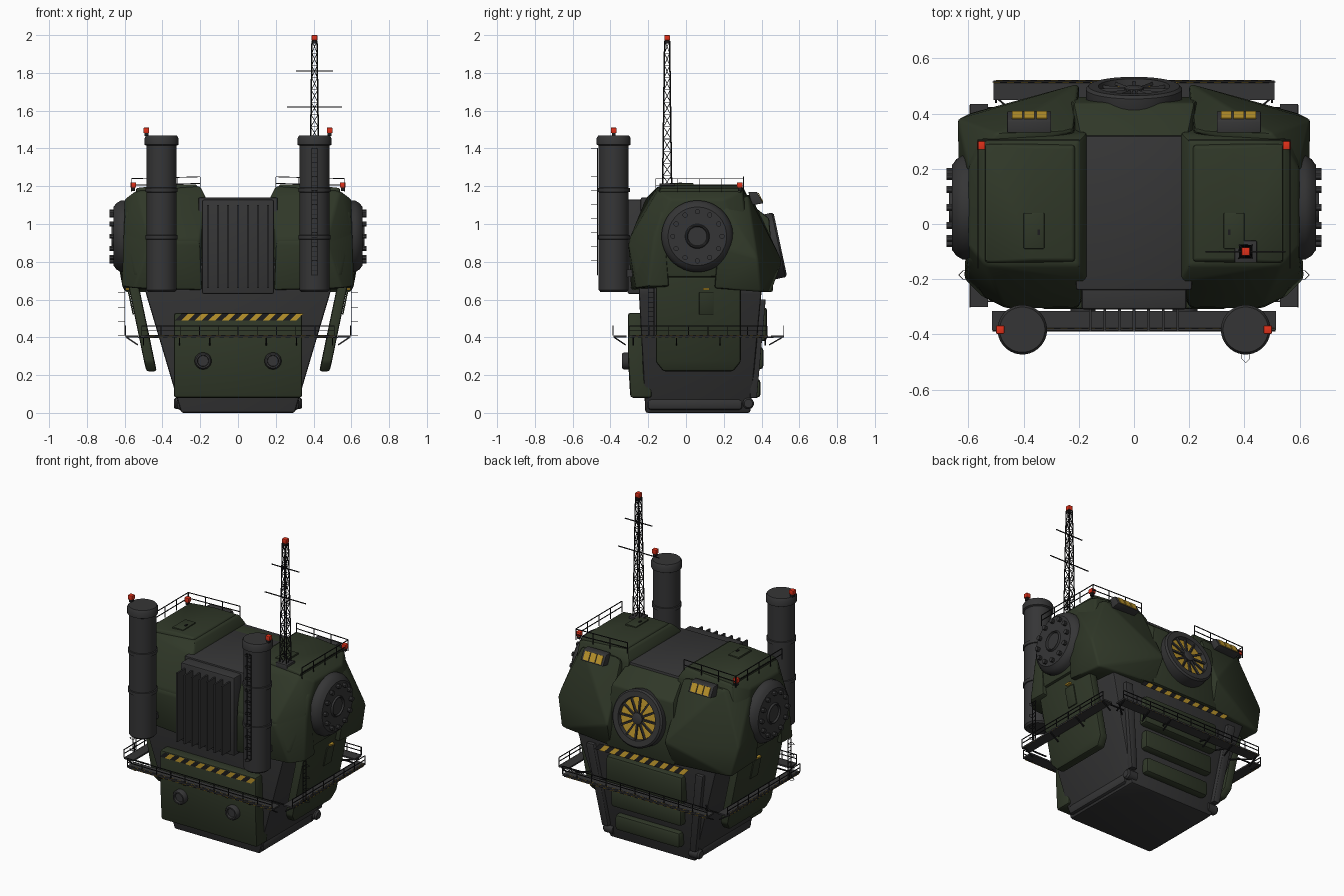
import bpy, bmesh, math
from mathutils import Vector, Matrix

if "Cube" in bpy.data.objects:
    bpy.data.objects.remove(bpy.data.objects["Cube"])


def material(name, rgb):
    m = bpy.data.materials.new(name)
    m.use_nodes = True
    m.diffuse_color = (*rgb, 1)
    m.node_tree.nodes["Principled BSDF"].inputs["Base Color"].default_value = (*rgb, 1)
    return m


OLIVE = material("olive paint", (.029, .039, .021))
GREY = material("dark grey metal", (.036, .036, .037))
BLACK = material("black metal", (.012, .012, .013))
AMBER = material("amber paint", (.5, .3, .025))
RED = material("red lamp", (.75, .03, .01))


def finish(name, bm, mats, mirror=False, normals=True):
    if normals:
        bmesh.ops.recalc_face_normals(bm, faces=bm.faces)
    me = bpy.data.meshes.new(name)
    bm.to_mesh(me)
    bm.free()
    for m in mats:
        me.materials.append(m)
    ob = bpy.data.objects.new(name, me)
    bpy.context.collection.objects.link(ob)
    bpy.ops.object.select_all(action='DESELECT')
    ob.select_set(True)
    bpy.context.view_layer.objects.active = ob
    bpy.ops.object.shade_smooth_by_angle(angle=math.radians(35))
    if mirror:
        ob.modifiers.new("mirror", 'MIRROR')
    return ob


def hull(name, pts, mat, bevel=0.0, mirror=False):
    """Faceted solid around the points, with softened edges."""
    bm = bmesh.new()
    for p in pts:
        bm.verts.new(p)
    bmesh.ops.convex_hull(bm, input=bm.verts[:])
    bmesh.ops.delete(bm, geom=[v for v in bm.verts if not v.link_faces], context='VERTS')
    bmesh.ops.dissolve_limit(bm, angle_limit=.03, verts=bm.verts[:], edges=bm.edges[:])
    if bevel:
        sharp = [e for e in bm.edges if e.calc_face_angle(0) > .25]
        bmesh.ops.bevel(bm, geom=sharp, offset=bevel, segments=2, profile=.5,
                        affect='EDGES', clamp_overlap=True)
    return finish(name, bm, [mat], mirror)


def corners(x0, x1, y0, y1, z0, z1):
    return [(x, y, z) for x in (x0, x1) for y in (y0, y1) for z in (z0, z1)]


def box(name, x0, x1, y0, y1, z0, z1, mat, bevel=0.0, mirror=False):
    return hull(name, corners(x0, x1, y0, y1, z0, z1), mat, bevel, mirror)


def lathe(bm, origin, axis, profile, seg=32, last_cap=0):
    """Turned part: profile of (radius, height) along an axis, capped at both ends."""
    mat = Matrix.Translation(origin) @ Vector(axis).to_track_quat('Z', 'Y').to_matrix().to_4x4()
    rings = [[bm.verts.new(mat @ Vector((r * math.cos(a), r * math.sin(a), h)))
              for a in (math.tau * (i + .5) / seg for i in range(seg))] for r, h in profile]
    for a, b in zip(rings, rings[1:]):
        for i in range(seg):
            j = (i + 1) % seg
            bm.faces.new((a[i], a[j], b[j], b[i]))
    bm.faces.new(rings[0][::-1])
    bm.faces.new(rings[-1]).material_index = last_cap


def beam(bm, p, q, r=.003, seg=4):
    d = Vector(q) - Vector(p)
    lathe(bm, p, d, [(r, 0), (r, d.length)], seg)


def railing(bm, path, height, step=.1):
    """Posts and two bars along a path."""
    for p, q in zip(path, path[1:]):
        p, q = Vector(p), Vector(q)
        n = max(1, round((q - p).length / step))
        for i in range(n + 1):
            b = p.lerp(q, i / n)
            beam(bm, b, b + Vector((0, 0, height)))
        for h in (height, height * .5):
            beam(bm, p + Vector((0, 0, h)), q + Vector((0, 0, h)))


def ladder(bm, x, y, z0, z1, out, w=.015):
    """Ladder with pointed safety hoops toward the out direction."""
    out = Vector(out)
    side = Vector((out.y, out.x, 0))
    base = Vector((x, y, 0))
    up = Vector((0, 0, 1))
    for s in (-w, w):
        beam(bm, base + side * s + up * z0, base + side * s + up * z1)
    n = round((z1 - z0) / .025)
    for i in range(n + 1):
        c = base + up * (z0 + (z1 - z0) * i / n)
        beam(bm, c - side * w, c + side * w, .002)
        if i % 3 == 0:
            loop = [c - side * w, c - side * w + out * .02, c + out * .035,
                    c + side * w + out * .02, c + side * w]
            for a, b in zip(loop, loop[1:]):
                beam(bm, a, b, .0015)


def stripes(name, p, q, up, n, slant=1.0):
    """Thin plate of alternating slanted black and amber cells."""
    bm = bmesh.new()
    p, q, up = Vector(p), Vector(q), Vector(up)
    step = (q - p) / (2 * n)
    lean = step * slant
    for i in range(2 * n):
        a = p + step * i
        f = bm.faces.new([bm.verts.new(v) for v in
                          (a, a + step, a + step + up + lean, a + up + lean)])
        f.material_index = i % 2
    return finish(name, bm, [BLACK, AMBER], normals=False)


# Lower hull
hull("lower_hull", corners(-.30, .30, -.215, .34, 0, .02) + corners(-.345, .345, -.22, .355, .18, .19)
     + corners(-.49, .49, -.25, .40, .64, .68), GREY, .012)
box("base_rim", -.325, .325, -.205, .30, .015, .08, GREY, .02)
hull("front_armour", corners(-.34, .34, -.295, -.18, .08, .1) + corners(-.34, .34, -.308, -.22, .3, .53),
     OLIVE, .015)
stripes("front_hazard_strip", (-.335, -.312, .49), (.31, -.312, .49), (0, 0, .035), 9)
hull("side_armour", [(x + t, y, z) for t in (0, -.055) for x, z, y0, y1 in
     ((.59, .72, -.16, .29), (.497, .27, -.16, .29), (.485, .22, -.12, .25)) for y in (y0, y1)],
     OLIVE, .012, True)
hull("side_door", [(x + t, y, z) for t in (0, .008) for x, z in ((.55, .52), (.575, .64))
     for y in (.07, .145)], OLIVE, .002, True)
box("side_door_lamp", .565, .595, .09, .125, .65, .66, AMBER, 0, True)

# Round bosses on the front armour
bm = bmesh.new()
lathe(bm, (.185, -.29, .275), (0, -1, 0),
      [(.045, 0), (.045, .04), (.038, .05), (.03, .05), (.028, .035)], 24)
finish("front_bosses", bm, [GREY], True)

# Rear panels, corner columns and foot rollers
for i, (z0, z1, w, y) in enumerate(((.38, .56, .27, .43), (.23, .35, .25, .41), (.08, .18, .23, .395))):
    box(f"rear_panel_{i + 1}", -w, w, .33, y, z0, z1, OLIVE, .02)
hull("rear_columns", corners(.29, .33, .34, .375, .08, .1) + corners(.36, .41, .36, .42, .58, .6),
     GREY, .008, True)
bm = bmesh.new()
lathe(bm, (.27, .33, .05), (1, 0, 0), [(.03, 0), (.03, .06), (.022, .07)], 16)
finish("rear_rollers", bm, [GREY], True)

# Upper core, radiator and rear cowl
box("upper_core", -.21, .21, -.24, .32, .6, 1.14, GREY, .008)
box("radiator", -.19, .19, -.31, -.18, .63, 1.13, GREY, .01)
for i in range(7):
    x = (i - 3) * .053
    box(f"radiator_fin_{i + 1}", x - .005, x + .005, -.39, -.30, .66, 1.1, GREY)
hull("rear_cowl", corners(-.19, .19, .2, .3, .66, 1.14) + corners(-.22, .22, .3, .44, .66, 1.03)
     + corners(-.24, .24, .3, .46, .64, .8), OLIVE, .01)
stripes("rear_hazard_strip", (.33, .455, .595), (-.30, .455, .595), (0, -.008, .04), 9)

# Faceted shoulders
hull("shoulder_core", [(.20, -.15, 1.2), (.20, .3, 1.2), (.54, -.15, 1.175), (.54, .3, 1.175),
     (.17, -.21, 1.14), (.17, .33, 1.14), (.6, -.08, 1.13), (.6, .2, 1.13), (.2, -.30, .92),
     (.47, -.3, .92), (.6, -.17, .95), (.2, -.29, .70), (.54, -.27, .72), (.6, -.17, .72),
     (.2, .4, .72), (.6, .35, .72)], OLIVE, .012, True)
hull("shoulder_front_skirt", [(.19, -.29, .65), (.55, -.265, .66), (.615, -.20, .67), (.61, -.09, .67),
     (.19, -.1, .65), (.2, -.305, .9), (.47, -.305, .9), (.605, -.17, .93), (.6, -.12, 1.08),
     (.3, -.2, 1.1)], OLIVE, .012, True)
hull("shoulder_rear", [(.2, .51, .8), (.22, .45, .64), (.6, .40, .64), (.64, .38, .82), (.635, .17, .88),
     (.61, .15, .66), (.2, .17, .66), (.6, .2, 1.1), (.22, .34, 1.16), (.5, .33, 1.15)],
     OLIVE, .012, True)
hull("roof_plate", corners(.21, .54, -.14, .29, 1.16, 1.19) + corners(.22, .36, -.13, .28, 1.2, 1.21),
     OLIVE, .008, True)
box("roof_hatch", .325, .4, -.09, .04, 1.19, 1.216, OLIVE, .003, True)
box("hatch_handle", .34, .35, -.04, -.02, 1.214, 1.221, BLACK, 0, True)

# Bolted side discs
bm = bmesh.new()
hub = Vector((.56, .06, .935))
lathe(bm, hub, (1, 0, 0), [(.19, 0), (.19, .06), (.175, .085), (.16, .095), (.155, .1), (.065, .1),
                           (.06, .11), (.055, .11), (.05, .1)], 40)
for i in range(12):
    a = math.tau * i / 12
    lathe(bm, hub + Vector((.095, .13 * math.cos(a), .13 * math.sin(a))), (1, 0, 0),
          [(.014, 0), (.014, .025)], 8)
finish("side_discs", bm, [GREY], True)

# Rear fan, tilted slightly upward
bm = bmesh.new()
tilt = math.radians(12)
n = Vector((0, math.cos(tilt), math.sin(tilt)))
v = Vector((0, -math.sin(tilt), math.cos(tilt)))
c = Vector((0, .47, .885))
lathe(bm, c, n, [(.16, -.08), (.175, -.05), (.175, .02), (.165, .03), (.13, .03), (.125, .005)], 36, 1)
lathe(bm, c, n, [(.035, 0), (.035, .025), (.025, .03)], 16)
for i in range(12):
    a = math.tau * i / 12
    beam(bm, c + n * .015, c + n * .015 + (v * math.cos(a) + Vector((math.sin(a), 0, 0))) * .128, .008)
finish("rear_fan", bm, [GREY, AMBER])

# Rear lamp bars
hull("lamp_housing", [(x, y, z) for x in (.30, .46) for y, z in
     ((.33, 1.17), (.375, 1.17), (.41, 1.11), (.35, 1.1))], GREY, .004, True)
for i in range(3):
    x = .315 + i * .045
    hull(f"lamp_{i + 1}", [(x + w, y, z) for w in (0, .038) for y, z in
         ((.381, 1.163), (.385, 1.165), (.409, 1.118), (.405, 1.116))], AMBER, 0, True)

# Exhaust stacks
bm = bmesh.new()
profile = [(.07, .64), (.08, .65)]
for z in (.93, 1.18):
    profile += [(.08, z - .012), (.086, z - .01), (.086, z + .01), (.08, z + .012)]
profile += [(.08, 1.415), (.09, 1.42), (.09, 1.455), (.082, 1.468)]
lathe(bm, (.405, -.383, 0), (0, 0, 1), profile, 32)
finish("exhaust_stacks", bm, [GREY], True)
box("stack_brackets", .36, .44, -.33, -.24, .72, .76, GREY, 0, True)

# Walkways with edge stripes and struts
box("front_walkway", -.515, .515, -.385, -.315, .40, .41, GREY)
box("rear_walkway", -.51, .51, .45, .52, .40, .41, GREY)
box("side_walkways", .53, .595, -.30, .435, .40, .41, GREY, 0, True)
edges = {"front": ((-.5, -.387, .398), (.5, -.387, .398), (0, .01, .0135)),
         "rear": ((.5, .522, .398), (-.5, .522, .398), (0, -.01, .0135)),
         "left": ((.597, -.29, .398), (.597, .42, .398), (-.01, 0, .0135)),
         "right": ((-.597, .42, .398), (-.597, -.29, .398), (.01, 0, .0135))}
for side, (p, q, up) in edges.items():
    stripes(f"{side}_walkway_stripe", p, q, up, 20, .4)

bm = bmesh.new()
railing(bm, [(-.51, -.387, .41), (.51, -.387, .41)], .05)
railing(bm, [(-.51, .515, .41), (.51, .515, .41)], .05)
for s in (-1, 1):
    railing(bm, [(s * .595, -.3, .41), (s * .595, .43, .41)], .05)
    for y in (-.28, -.05, .18, .42):
        beam(bm, (s * .59, y, .40), (s * .53, y, .36), .005)
        beam(bm, (s * .53, y, .40), (s * .43, y, .40), .005)
    for x in (.15, .31, .5):
        beam(bm, (s * x, -.38, .40), (s * x, -.32, .36), .005)
        beam(bm, (s * x, .51, .40), (s * x, .44, .36), .005)
        beam(bm, (s * x, .46, .40), (s * x * .8, .37, .40), .005)
    # Roof rails and side ladders
    railing(bm, [(s * .565, -.16, 1.17), (s * .565, .305, 1.17), (s * .2, .305, 1.18)], .07, .12)
    ladder(bm, s * .6, -.185, .41, .66, (s, 0, 0))
ladder(bm, .405, -.468, .73, 1.4, (0, -1, 0))
finish("railings_and_ladders", bm, [BLACK])

# Lattice mast
bm = bmesh.new()
ring = ((1, 1), (-1, 1), (-1, -1), (1, -1))


def mast_point(k, t):
    w = .024 - .011 * t
    sx, sy = ring[k % 4]
    return (.405 + sx * w, -.1 + sy * w, 1.19 + .78 * t)


levels = 12
for k in range(4):
    beam(bm, mast_point(k, 0), mast_point(k, 1), .004)
    for i in range(levels):
        a, b = i / levels, (i + 1) / levels
        beam(bm, mast_point(k + i % 2, a), mast_point(k + 1 - i % 2, b), .0025)
        beam(bm, mast_point(k, b), mast_point(k + 1, b), .002)
for z, w in ((1.62, .145), (1.81, .097)):
    beam(bm, (.405 - w, -.1, z), (.405 + w, -.1, z), .0035)
finish("lattice_mast", bm, [BLACK])
box("mast_foot", .365, .445, -.14, -.06, 1.17, 1.215, GREY, .004)

# Red beacons on dark sockets
spots = [(s * x, y, z) for s in (-1, 1) for x, y, z in ((.485, -.383, 1.465), (.555, .285, 1.175))]
for i, (x, y, z) in enumerate(spots + [(.405, -.1, 1.955)]):
    box(f"beacon_socket_{i + 1}", x - .01, x + .01, y - .01, y + .01, z, z + .02, BLACK)
    box(f"beacon_{i + 1}", x - .015, x + .015, y - .015, y + .015, z + .017, z + .045, RED, .003)
